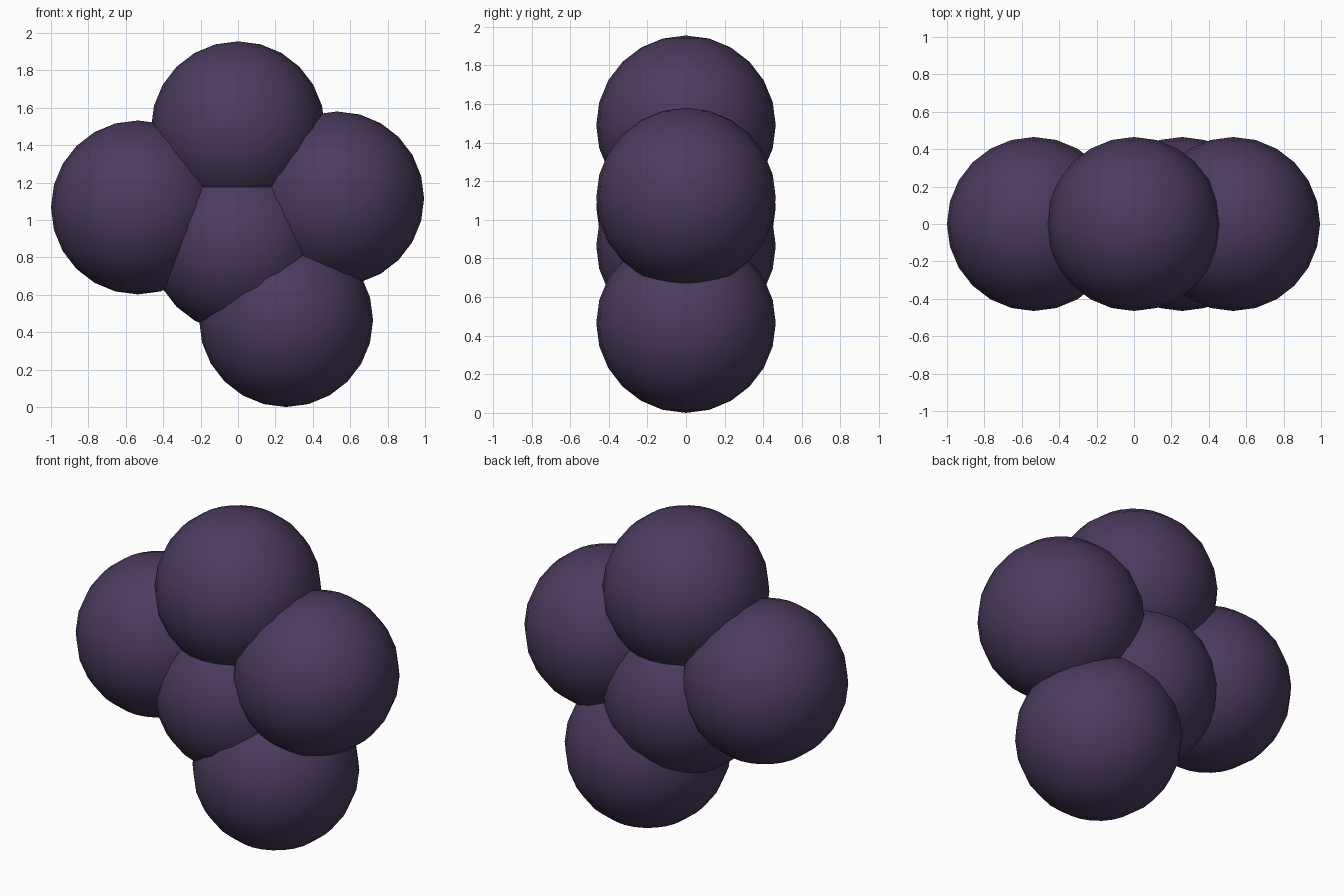
import bpy

if "Cube" in bpy.data.objects:
    bpy.data.objects.remove(bpy.data.objects["Cube"])

RADIUS = 0.465

# Single dark purple skin colour
skin = bpy.data.materials.new("dark_purple_skin")
skin.diffuse_color = (0.07, 0.043, 0.11, 1)
skin.use_nodes = True
skin.node_tree.nodes["Principled BSDF"].inputs["Base Color"].default_value = skin.diffuse_color

# Cluster of overlapping berries: name -> (x, z) of the centre
berries = {
    "center_berry": (0.0, 0.865),
    "top_berry": (0.0, 1.49),
    "left_berry": (-0.535, 1.067),
    "right_berry": (0.53, 1.115),
    "bottom_berry": (0.257, RADIUS),
}

for name, (x, z) in berries.items():
    bpy.ops.mesh.primitive_uv_sphere_add(
        segments=24, ring_count=12, radius=RADIUS, location=(x, 0, z))
    berry = bpy.context.object
    berry.name = name
    berry.data.materials.append(skin)
    bpy.ops.object.shade_smooth()
